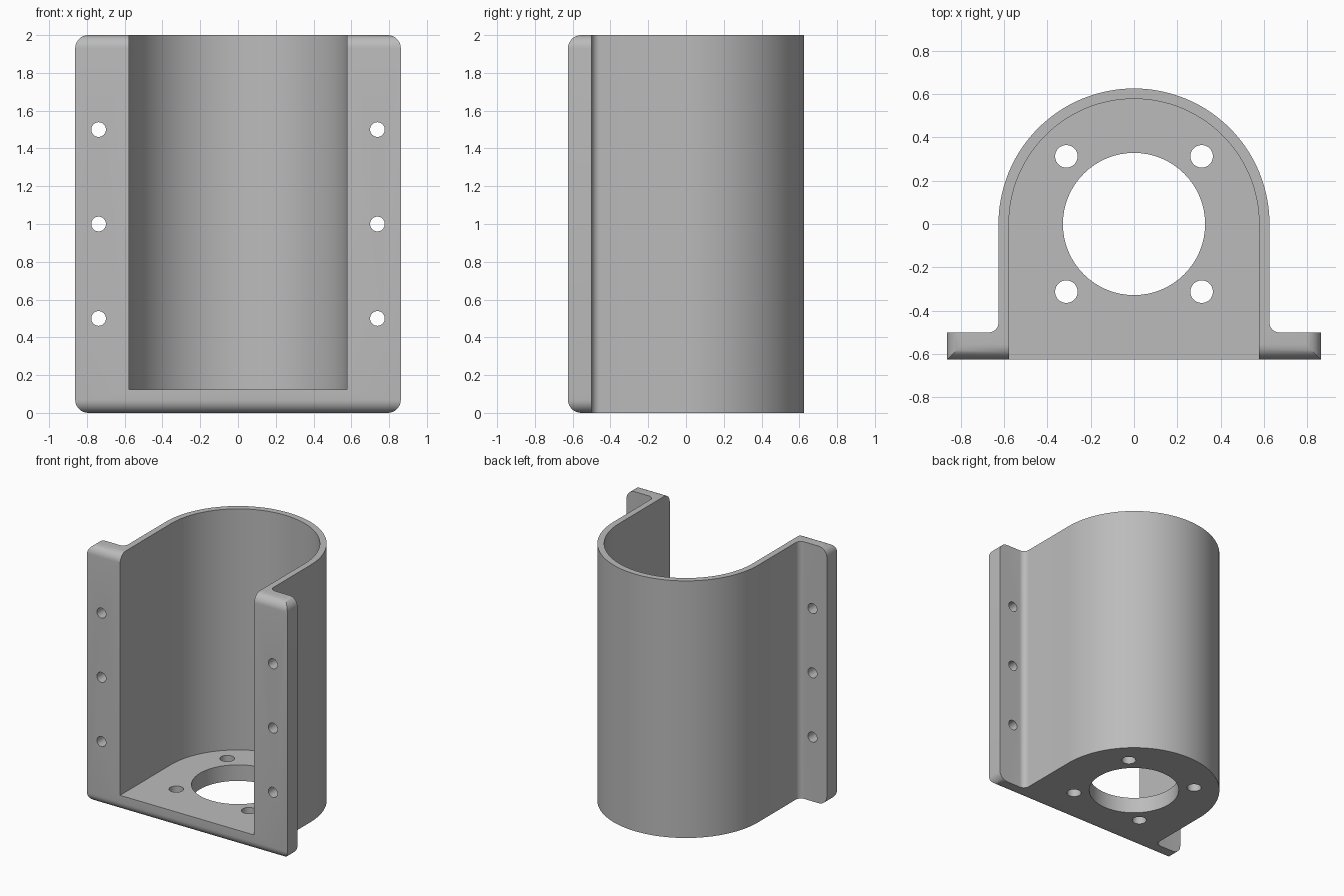
import bpy, bmesh
from math import pi, cos, sin, radians

if "Cube" in bpy.data.objects:
    bpy.data.objects.remove(bpy.data.objects["Cube"])

H, W = 2.0, 0.862               # height, half width over the flanges
R_OUT, R_IN = 0.625, 0.577      # shell radii
FLANGE_Y, FILLET, FLOOR = -0.5, 0.045, 0.125

grey = bpy.data.materials.new("plain_grey")
grey.use_nodes = True
colour = (0.5, 0.5, 0.5, 1)
grey.diffuse_color = colour
grey.node_tree.nodes["Principled BSDF"].inputs["Base Color"].default_value = colour


def arc(cx, cy, r, start, end, n):
    angles = [radians(start + (end - start) * i / n) for i in range(n + 1)]
    return [(cx + r * cos(a), cy + r * sin(a)) for a in angles]


def prism(name, outline, z0, z1, corner=0):
    """Extrude an xy outline; optionally round the outermost corners."""
    bm = bmesh.new()
    base = bm.faces.new([bm.verts.new((x, y, z0)) for x, y in outline])
    top = bmesh.ops.extrude_face_region(bm, geom=[base])["geom"]
    moved = [v for v in top if isinstance(v, bmesh.types.BMVert)]
    bmesh.ops.translate(bm, verts=moved, vec=(0, 0, z1 - z0))
    if corner:
        tips = [e for e in bm.edges
                if all(abs(v.co.x) > W - 0.001 for v in e.verts)
                and abs(e.verts[0].co.z - e.verts[1].co.z) < 0.001]
        bmesh.ops.bevel(bm, geom=tips, offset=corner, segments=8,
                        profile=0.5, affect='EDGES')
    bmesh.ops.recalc_face_normals(bm, faces=bm.faces)
    mesh = bpy.data.meshes.new(name)
    bm.to_mesh(mesh)
    bm.free()
    mesh.materials.append(grey)
    obj = bpy.data.objects.new(name, mesh)
    bpy.context.collection.objects.link(obj)
    return obj


def cut(target, cutter):
    bpy.context.view_layer.objects.active = target
    mod = target.modifiers.new("cut", 'BOOLEAN')
    mod.operation, mod.solver, mod.object = 'DIFFERENCE', 'EXACT', cutter
    bpy.ops.object.modifier_apply(modifier=mod.name)
    bpy.data.objects.remove(cutter)


def hole(target, x, y, r, z0, z1, n=32, along_y=False):
    """Drill a round hole, vertically or through the flange at height y."""
    ring = arc(0, 0, r, 0, 360, n)[:-1]
    drill = prism("drill", ring, z0, z1)
    drill.location = (x, 0, y) if along_y else (x, y, 0)
    if along_y:
        drill.rotation_euler.x = pi / 2
    cut(target, drill)


# Arched shell with filleted mounting flanges
right_half = [(W, -R_OUT), (W, FLANGE_Y)]
right_half += arc(R_OUT + FILLET, FLANGE_Y + FILLET, FILLET, 270, 180, 8)
left_half = [(-x, y) for x, y in reversed(right_half)]
outline = right_half + arc(0, 0, R_OUT, 0, 180, 64) + left_half
housing = prism("motor_housing", outline, 0, H, corner=0.07)

# Open-front, open-top cavity above the floor
cavity = [(R_IN, -1)] + arc(0, 0, R_IN, 0, 180, 64) + [(-R_IN, -1)]
cut(housing, prism("cavity", cavity, FLOOR, H + 0.5))

# Floor bore and bolt holes
hole(housing, 0, 0, 0.328, -0.2, 0.3, 64)
for x in (-0.312, 0.312):
    for y in (-0.312, 0.312):
        hole(housing, x, y, 0.052, -0.2, 0.3)

# Flange screw holes
for x in (-0.738, 0.738):
    for z in (0.5, 1.0, 1.5):
        hole(housing, x, z, 0.039, 0.4, 0.8, along_y=True)

bpy.ops.object.select_all(action='DESELECT')
housing.select_set(True)
bpy.context.view_layer.objects.active = housing
bpy.ops.object.shade_smooth_by_angle(angle=radians(30))
